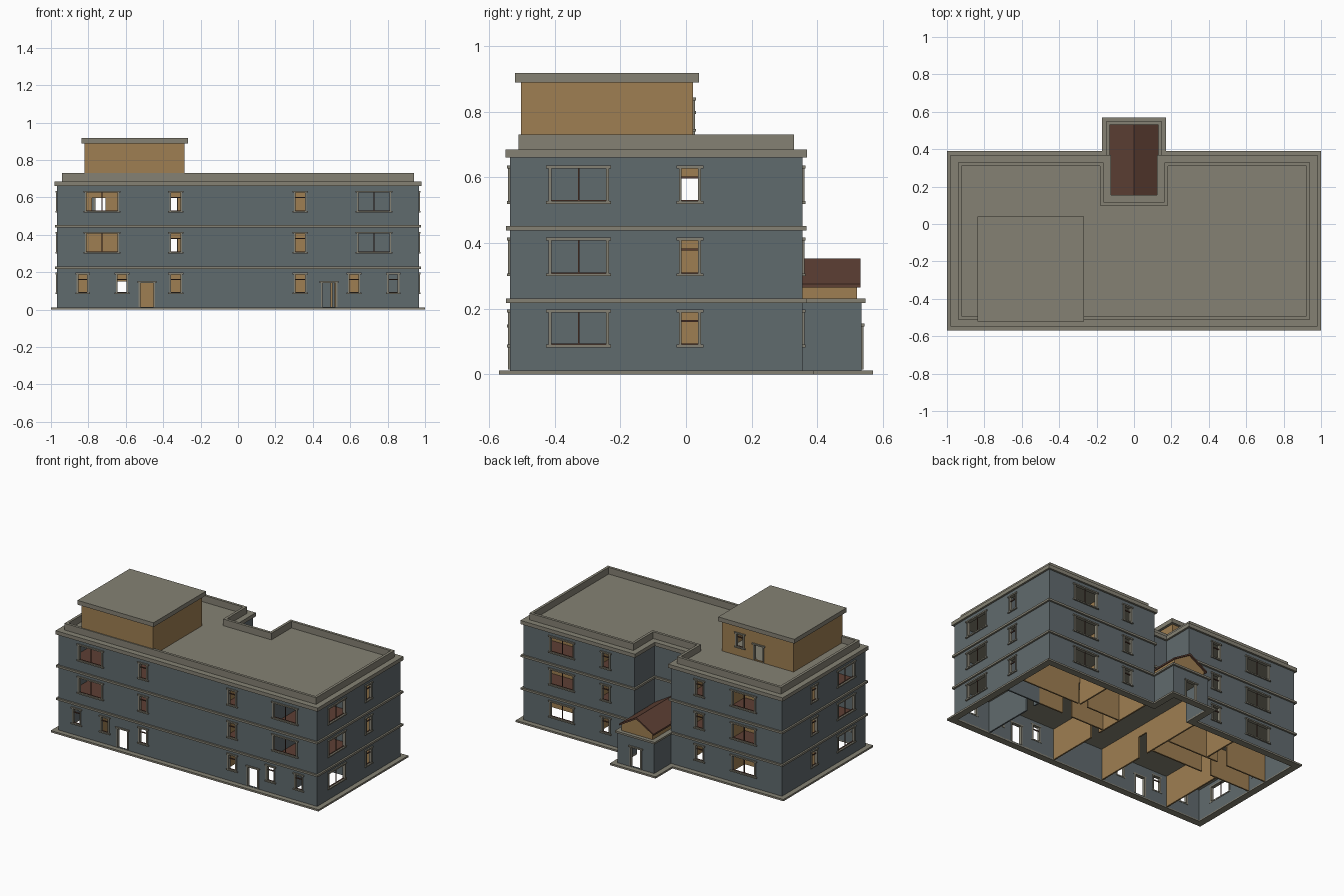
import bpy, bmesh

if "Cube" in bpy.data.objects:
    bpy.data.objects.remove(bpy.data.objects["Cube"])

def material(name, rgb):
    m = bpy.data.materials.new(name)
    m.diffuse_color = (*rgb, 1)
    m.use_nodes = True
    m.node_tree.nodes["Principled BSDF"].inputs["Base Color"].default_value = m.diffuse_color
    return m

SLATE = material("slate blue wall", (0.118, 0.145, 0.155))
STONE = material("grey stone trim", (0.235, 0.222, 0.174))
TAN = material("tan plaster", (0.345, 0.212, 0.085))
BROWN = material("red brown", (0.110, 0.050, 0.034))

def finish(name, bm, mat):
    bmesh.ops.recalc_face_normals(bm, faces=bm.faces)
    me = bpy.data.meshes.new(name)
    bm.to_mesh(me)
    bm.free()
    me.materials.append(mat)
    ob = bpy.data.objects.new(name, me)
    bpy.context.scene.collection.objects.link(ob)
    return ob

def boxes(name, items, mat):
    """One object from boxes given as x0, x1, y0, y1, z0, z1."""
    bm = bmesh.new()
    for x0, x1, y0, y1, z0, z1 in items:
        vs = bmesh.ops.create_cube(bm, size=1)['verts']
        for v in vs:
            v.co = (x1 if v.co.x > 0 else x0, y1 if v.co.y > 0 else y0, z1 if v.co.z > 0 else z0)
    return finish(name, bm, mat)

def offset(poly, d):
    """Grow a right-angled counter-clockwise outline by d."""
    out, n = [], len(poly)
    for i, (x, y) in enumerate(poly):
        for (ax, ay), (bx, by) in ((poly[i - 1], (x, y)), ((x, y), poly[(i + 1) % n])):
            if abs(by - ay) > abs(bx - ax):
                nx = x_sign = 1 if by > ay else -1
            else:
                ny = -1 if bx > ax else 1
        out.append((x + d * nx, y + d * ny))
    return out

def slab(name, poly, z0, z1, mat):
    bm = bmesh.new()
    f = bm.faces.new([bm.verts.new((x, y, z0)) for x, y in poly])
    g = bmesh.ops.extrude_face_region(bm, geom=[f])['geom']
    for v in g:
        if isinstance(v, bmesh.types.BMVert):
            v.co.z = z1
    return finish(name, bm, mat)

def ring(name, poly, d_out, d_in, z0, z1, mat):
    bm = bmesh.new()
    loops = [[bm.verts.new((x, y, z)) for x, y in offset(poly, d)]
             for d, z in ((d_out, z0), (d_out, z1), (d_in, z1), (d_in, z0))]
    n = len(poly)
    for k in range(4):
        a, b = loops[k], loops[(k + 1) % 4]
        for i in range(n):
            j = (i + 1) % n
            bm.faces.new((a[i], a[j], b[j], b[i]))
    return finish(name, bm, mat)

def prism(name, profile, y0, y1, mat):
    bm = bmesh.new()
    f = bm.faces.new([bm.verts.new((x, y0, z)) for x, z in profile])
    for v in bmesh.ops.extrude_face_region(bm, geom=[f])['geom']:
        if isinstance(v, bmesh.types.BMVert):
            v.co.y = y1
    return finish(name, bm, mat)

# Outlines: ground floor with a rear porch, upper floors with a rear notch
def outline(mid):
    return [(-.967, -.536), (.967, -.536), (.967, .355), (.137, .355),
            (.137, mid), (-.137, mid), (-.137, .355), (-.967, .355)]

GROUND, UPPER = outline(.535), outline(.143)
T = .012

# Openings: collect cutters, stone frames and brown sashes
cut, frames, sashes = [], [], []

def opening(side, pos, u, w, z0, z1, kind):
    s = 1 if side in "BR" else -1
    def put(dest, u0, u1, o0, o1, a, b):
        p, q = sorted((pos + s * o0, pos + s * o1))
        dest.append((u0, u1, p, q, a, b) if side in "FB" else (p, q, u0, u1, a, b))
    l, r = u - w / 2, u + w / 2
    put(cut, l, r, -.03, .03, z0, z1)
    for a, b in ((l - .007, l + .002), (r - .002, r + .007)):
        put(frames, a, b, -.014, .006, z0, z1)
    put(frames, l - .014, r + .014, -.014, .009, z1 - .002, z1 + .007)
    if kind == "door":
        return
    put(frames, l - .014, r + .014, -.014, .009, z0 - .006, z0 + .002)
    put(sashes, l, r, -.009, -.003, z0 + .002, z0 + .005)
    if kind == "big":
        put(sashes, u - .002, u + .002, -.009, -.003, z0, z1)
    else:
        zb = z0 + .72 * (z1 - z0)
        put(sashes, l, r, -.009, -.003, zb - .003, zb + .003)

LEVELS = [(.088, .19), (.305, .409), (.525, .628)]
for f, (a, b) in enumerate(LEVELS):
    for s in (-1, 1):
        side = "R" if s > 0 else "L"
        opening(side, s * .967, -.327, .17, a, b, "big")
        opening(side, s * .967, .012, .054, a, b, "small")
        opening("B", .355, s * .68, .17, a, b, "big")
        opening("B", .355, s * .35, .054, a, b, "small")
        opening("F", -.536, s * .333, .054, a, b, "small")
        if f:
            opening("F", -.536, s * .727, .17, a, b, "big")
        else:
            opening("F", -.536, s * .83, .052, a, b, "small")
            opening("F", -.536, s * .62, .052, a, b, "small")
            opening("F", -.536, s * .487, .074, .014, .145, "door")
opening("B", .535, 0, .075, .014, .148, "door")
opening("B", .022, -.42, .052, .745, .835, "small")
opening("B", .022, -.56, .066, .69, .795, "door")

# Outer walls, bands and roof
walls = [ring("ground_walls", GROUND, 0, -T, .008, .22, SLATE),
         ring("upper_walls", UPPER, 0, -T, .226, .665, SLATE)]
HOUSE = [(-.82, -.503), (-.285, -.503), (-.285, .022), (-.82, .022)]
walls.append(ring("rooftop_room_walls", HOUSE, 0, -T, .68, .892, TAN))
ring("base_course", GROUND, .034, -T, 0, .012, STONE)
slab("first_band_and_slab", offset(GROUND, .012), .217, .23, STONE)
slab("second_band_and_slab", offset(UPPER, .012), .438, .452, STONE)
slab("roof_slab", offset(UPPER, .013), .66, .685, STONE)
ring("parapet", UPPER, -.026, -.044, .684, .73, STONE)
slab("rooftop_room_roof", offset(HOUSE, .017), .888, .917, STONE)
for i, z in enumerate((.229, .451)):
    slab("floor_%d" % (i + 1), offset(UPPER, -.008), z, z + .005, BROWN)

# Cut the openings
cutter = boxes("opening_cutter", cut, STONE)
for w in walls:
    m = w.modifiers.new("openings", 'BOOLEAN')
    m.object, m.solver = cutter, 'EXACT'
dg = bpy.context.evaluated_depsgraph_get()
done = [bpy.data.meshes.new_from_object(w.evaluated_get(dg)) for w in walls]
for w, me in zip(walls, done):
    w.modifiers.clear()
    w.data = me
bpy.data.objects.remove(cutter)
boxes("opening_frames", frames, STONE)
boxes("window_sashes", sashes, BROWN)

# Porch gable and roof
prism("porch_gable", [(-.116, .228), (.116, .228), (.116, .272), (0, .342), (-.116, .272)], .144, .521, TAN)
prism("porch_roof", [(-.13, .264), (0, .341), (.13, .264), (.13, .275), (0, .353), (-.13, .275)], .144, .532, BROWN)

# Inner partitions, split around door gaps
tan_parts, slate_parts = [], []

def partition(dest, axis, pos, a, b, z0, z1, doors=()):
    def put(p, q, lo, hi):
        e = .005
        dest.append((p, q, pos - e, pos + e, lo, hi) if axis == "x" else (pos - e, pos + e, p, q, lo, hi))
    start = a
    for d in sorted(doors):
        put(start, d - .036, z0, z1)
        put(d - .036, d + .036, z0 + .145, z1)
        start = d + .036
    put(start, b, z0, z1)

for f, (z0, z1) in enumerate(((.006, .218), (.232, .439), (.452, .661))):
    room = .6 if f else .7
    near = [-.62] if f == 0 else [-.36] if f == 1 else [-.745, -.36]
    P = lambda *k: partition(tan_parts, *k)
    for y in (-.06, .09):
        P("x", y, -.956, -.2, z0, z1, near)
    P("x", -.06, .2, room, z0, z1, [.48])
    P("x", .09, .2, .956, z0, z1, [.48])
    partition(slate_parts, "x", -.06, room, .956, z0, z1)
    partition(slate_parts, "y", room, -.525, -.06, z0, z1, [-.14] if f == 0 else [])
    P("y", -room, -.525, -.06, z0, z1)
    for s in (-1, 1):
        P("y", s * .19, -.525, .344, z0, z1, [.012] if f == 2 else [-.14])
        P("y", s * .5, .09, .344, z0, z1)
boxes("tan_partitions", tan_parts, TAN)
boxes("slate_partitions", slate_parts, SLATE)
